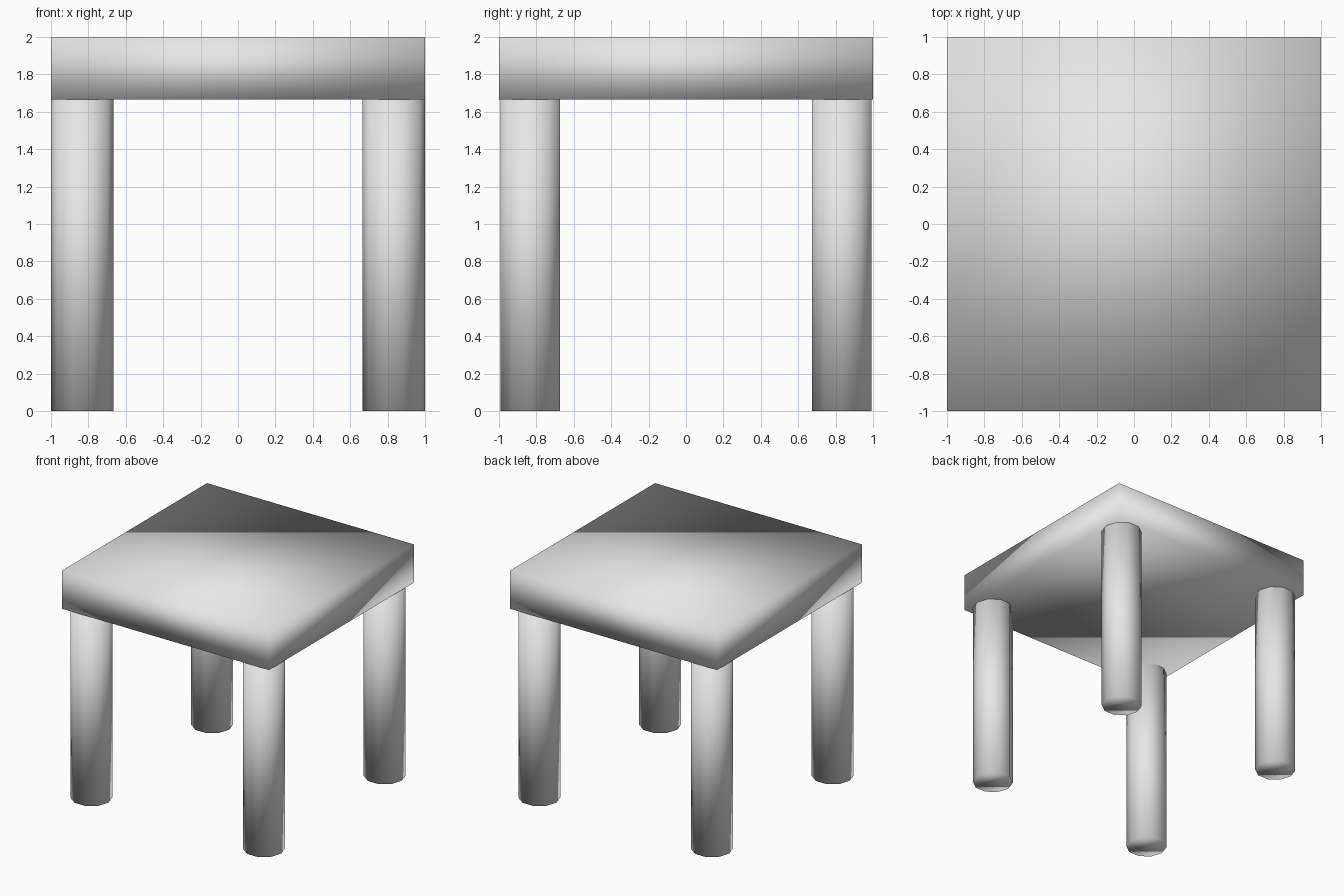
import bpy, bmesh
from math import cos, sin, pi

cube = bpy.data.objects.get("Cube")
if cube:
    bpy.data.objects.remove(cube, do_unlink=True)

GREY = (0.8, 0.8, 0.8, 1)
grey = bpy.data.materials.new("light_grey")
grey.use_nodes = True
grey.diffuse_color = GREY
grey.node_tree.nodes["Principled BSDF"].inputs["Base Color"].default_value = GREY

TOP = 2.0
UNDERSIDE = 5 / 3
LEG_RADIUS = 1 / 6
LEG_SIDES = 10


def prism(name, outline, bottom, top):
    """Extrude a flat outline upward, smooth shaded all over."""
    bm = bmesh.new()
    base = bm.faces.new([bm.verts.new((x, y, bottom)) for x, y in outline])
    extruded = bmesh.ops.extrude_face_region(bm, geom=[base], use_keep_orig=True)
    for v in extruded["geom"]:
        if isinstance(v, bmesh.types.BMVert):
            v.co.z = top
    bmesh.ops.recalc_face_normals(bm, faces=bm.faces)
    for face in bm.faces:
        face.smooth = True
    mesh = bpy.data.meshes.new(name)
    bm.to_mesh(mesh)
    bm.free()
    mesh.materials.append(grey)
    obj = bpy.data.objects.new(name, mesh)
    bpy.context.collection.objects.link(obj)
    return obj


# Thick square top
prism("table_top", [(-1, -1), (1, -1), (1, 1), (-1, 1)], UNDERSIDE, TOP)

# Four ten-sided legs, one in each corner
circle = [(LEG_RADIUS * cos(2 * pi * i / LEG_SIDES),
           LEG_RADIUS * sin(2 * pi * i / LEG_SIDES)) for i in range(LEG_SIDES)]
offset = 1 - LEG_RADIUS
for row, sy in (("front", -1), ("back", 1)):
    for side, sx in (("right", -1), ("left", 1)):
        leg = prism(f"{row}_{side}_leg", circle, 0, UNDERSIDE)
        leg.location = (sx * offset, sy * offset, 0)
